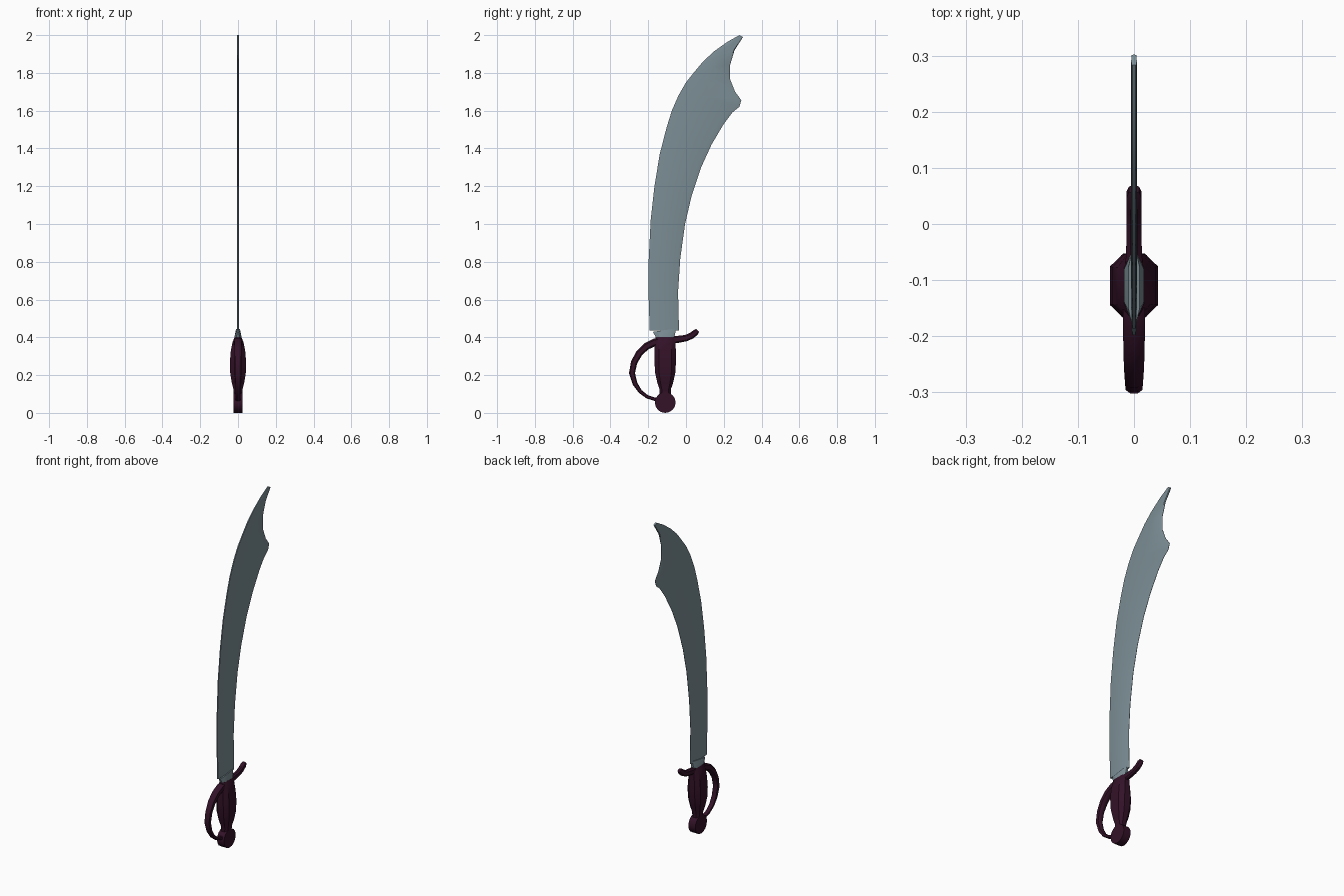
import bpy, bmesh, math
from mathutils import Vector

cube = bpy.data.objects.get("Cube")
if cube:
    bpy.data.objects.remove(cube, do_unlink=True)


def make_material(name, rgb, rough):
    mat = bpy.data.materials.new(name)
    mat.use_nodes = True
    mat.diffuse_color = (*rgb, 1)
    bsdf = mat.node_tree.nodes["Principled BSDF"]
    bsdf.inputs["Base Color"].default_value = (*rgb, 1)
    bsdf.inputs["Roughness"].default_value = rough
    return mat


steel = make_material("blue grey steel", (0.20, 0.27, 0.30), 0.5)
dark = make_material("dark plum", (0.033, 0.006, 0.021), 0.6)


def finish(bm, name, mat, angle=30):
    bmesh.ops.recalc_face_normals(bm, faces=bm.faces)
    mesh = bpy.data.meshes.new(name)
    bm.to_mesh(mesh)
    bm.free()
    mesh.materials.append(mat)
    obj = bpy.data.objects.new(name, mesh)
    bpy.context.collection.objects.link(obj)
    bpy.ops.object.select_all(action='DESELECT')
    obj.select_set(True)
    bpy.context.view_layer.objects.active = obj
    bpy.ops.object.shade_smooth_by_angle(angle=math.radians(angle))
    return obj


def loft(bm, rings):
    """Skin a list of closed rings and cap both ends."""
    rings = [[bm.verts.new(p) for p in ring] for ring in rings]
    n = len(rings[0])
    for a, b in zip(rings, rings[1:]):
        for i in range(n):
            j = (i + 1) % n
            bm.faces.new((a[i], a[j], b[j], b[i]))
    bm.faces.new(rings[0])
    bm.faces.new(rings[-1])


# Eight-sided section: (across, along) as fractions of the half sizes
OCTAGON = [(1, -.6), (1, .6), (.45, 1), (-.45, 1),
           (-1, .6), (-1, -.6), (-.45, -1), (.45, -1)]


def sweep(name, stations, mat, angle=30):
    """Stations: y, z, half width in x, half depth in the yz plane."""
    centres = [Vector((0, s[0], s[1])) for s in stations]
    rings = []
    for i, (y, z, hx, hd) in enumerate(stations):
        ahead = centres[min(i + 1, len(centres) - 1)]
        t = (ahead - centres[max(i - 1, 0)]).normalized()
        side = Vector((0, t.z, -t.y))
        rings.append([centres[i] + Vector((hx * u, 0, 0)) + side * hd * v
                      for u, v in OCTAGON])
    bm = bmesh.new()
    loft(bm, rings)
    return finish(bm, name, mat, angle)


# Blade: paired points on the convex back and on the hollow cutting edge
back = [(-.192, .435), (-.198, .62), (-.198, .80), (-.187, 1.02), (-.167, 1.20),
        (-.139, 1.37), (-.103, 1.51), (-.075, 1.60), (-.04, 1.68), (-.02, 1.715),
        (.0, 1.75), (.04, 1.80), (.09, 1.86), (.15, 1.915), (.22, 1.965), (.283, 2.0)]
edge = [(-.037, .435), (-.042, .64), (-.03, .82), (-.005, 1.00), (.03, 1.15),
        (.08, 1.30), (.135, 1.42), (.20, 1.53), (.245, 1.59), (.282, 1.62),
        (.293, 1.655), (.26, 1.70), (.234, 1.765), (.233, 1.84), (.257, 1.92),
        (.302, 1.99)]
profile = [(0, .003), (.06, .0045), (.35, .005), (.93, .0045), (1, .0008)]
rings = []
for b, e in zip(back, edge):
    b, e = Vector((0, *b)), Vector((0, *e))
    near = [b.lerp(e, f) + Vector((h, 0, 0)) for f, h in profile]
    far = [Vector((-p.x, p.y, p.z)) for p in reversed(near)]
    rings.append(near + far)
bm = bmesh.new()
loft(bm, rings)
finish(bm, "blade", steel, 25)

# Collar between blade and grip
sweep("blade_collar", [(-.108, .385, .019, .045), (-.11, .41, .017, .052),
                       (-.114, .438, .010, .062)], steel, 20)

# Swelling grip
sweep("grip", [(-.11, .09, .022, .030), (-.11, .125, .024, .030),
               (-.11, .16, .033, .042), (-.11, .21, .041, .053),
               (-.11, .27, .043, .057), (-.11, .33, .038, .056),
               (-.11, .375, .029, .055), (-.11, .402, .018, .052)], dark)

# Guard: hooked rear quillon running into the knuckle bow
sweep("guard_and_knuckle_bow",
      [(.062, .437, .009, .010), (.052, .427, .013, .016), (.03, .409, .013, .017),
       (0, .396, .013, .017), (-.05, .388, .014, .019), (-.11, .385, .018, .020),
       (-.165, .374, .020, .020), (-.21, .352, .019, .019), (-.247, .317, .018, .018),
       (-.275, .267, .016, .017), (-.286, .21, .015, .016), (-.270, .155, .014, .013),
       (-.242, .113, .013, .010), (-.205, .085, .012, .009), (-.165, .072, .012, .009),
       (-.13, .066, .012, .009)], dark, 40)

# Disc pommel lying across the hilt
bm = bmesh.new()
bmesh.ops.create_cone(bm, cap_ends=True, segments=16, radius1=.055, radius2=.055,
                      depth=.046)
for v in bm.verts:
    v.co = Vector((v.co.z, v.co.x - .11, v.co.y + .055))
finish(bm, "pommel", dark)
